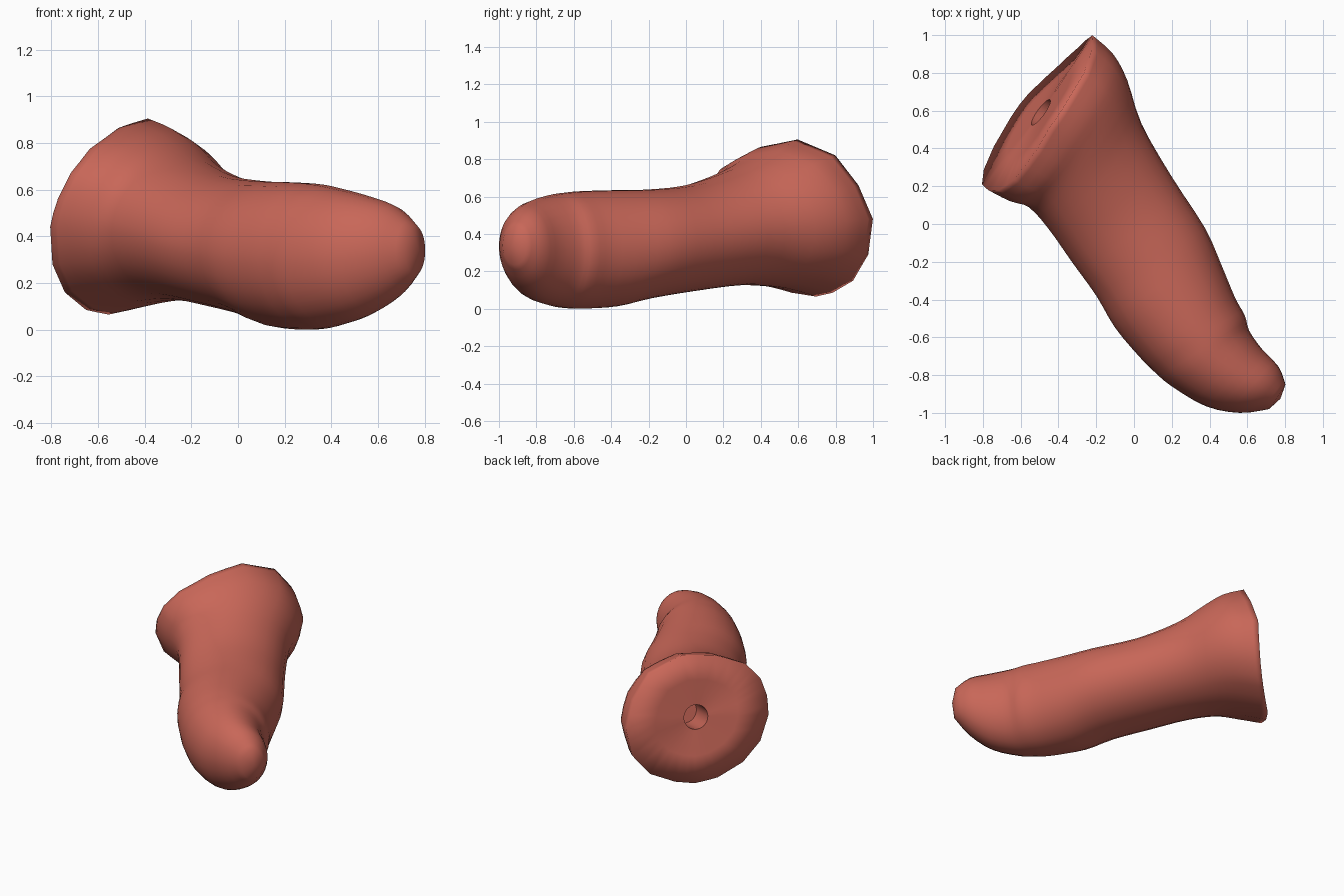
import bpy, bmesh, math
from mathutils import Vector

if "Cube" in bpy.data.objects:
    bpy.data.objects.remove(bpy.data.objects["Cube"])

# one flat colour
clay = bpy.data.materials.new("terracotta red")
clay.diffuse_color = (0.58, 0.135, 0.098, 1)
clay.use_nodes = True
clay.node_tree.nodes["Principled BSDF"].inputs["Base Color"].default_value = clay.diffuse_color

# outline of the flared end: (across, height), going round
RIM = [(.494, .48), (.43, .66), (.305, .82), (.07, .905), (-.165, .865), (-.37, .775), (-.465, .67),
       (-.495, .56), (-.49, .44), (-.42, .28), (-.29, .16), (-.11, .085), (.05, .065), (.178, .085),
       (.337, .15), (.455, .29)]
rim = []
for i, p in enumerate(RIM):
    q = RIM[(i + 1) % len(RIM)]
    for s in (p, ((p[0] + q[0]) / 2, (p[1] + q[1]) / 2)):
        rim.append(Vector((s[0] / .495, (s[1] - .48) / .42)))

# cross-sections: left edge x,y, right edge x,y, bottom z, top z, lean, share of rim outline
SECTIONS = [
    (-.80, .20, -.22, 1.0, .06, .90, .24, 1.0),
    (-.68, .135, -.11, .90, .09, .86, .22, .7),
    (-.56, .09, -.035, .76, .115, .80, .17, .3),
    (-.45, -.03, .04, .53, .125, .725, .12, 0),
    (-.33, -.20, .20, .25, .095, .66, .05, 0),
    (-.20, -.38, .375, -.02, .055, .638, 0, 0),
    (-.10, -.55, .46, -.21, .012, .635, 0, 0),
    (.03, -.705, .535, -.39, 0, .63, 0, 0),
    (.11, -.785, .587, -.485, .003, .622, 0, 0),
    (.20, -.86, .61, -.565, .015, .61, 0, 0),
    (.38, -.965, .68, -.665, .055, .578, 0, 0),
    (.56, -1.0, .765, -.755, .135, .53, 0, 0),
    (.715, -.98, .802, -.85, .235, .445, 0, 0),
]


def spline(rows, steps):
    out = []
    for i in range(len(rows) - 1):
        a, b, c, d = (rows[max(0, min(len(rows) - 1, i + k))] for k in (-1, 0, 1, 2))
        for s in range(steps):
            t = s / steps
            out.append([.5 * (2 * q + (r - p) * t + (2 * p - 5 * q + 4 * r - e) * t * t
                              + (3 * q - p - 3 * r + e) * t ** 3) for p, q, r, e in zip(a, b, c, d)])
    return out + [list(rows[-1])]


bm = bmesh.new()


def ring(sec):
    lx, ly, rx, ry, zl, zh, lean, w = sec
    half = Vector(((rx - lx) / 2, (ry - ly) / 2, 0))
    mid = Vector(((lx + rx) / 2, (ly + ry) / 2, (zl + zh) / 2))
    ax = Vector((half.y, -half.x, 0)).normalized()
    vs = []
    for r in rim:
        f = r * w + r.normalized() * (1 - w)
        dz = f.y * (zh - zl) / 2
        bend = -.08 * min(0, f.x * f.y) * w      # corners of the rim curl inward
        vs.append(bm.verts.new(mid + half * f.x + Vector((0, 0, dz)) + ax * (lean * dz + bend)))
    return vs


def bridge(a, b):
    n = len(a)
    for i in range(n):
        bm.faces.new((a[i], a[(i + 1) % n], b[(i + 1) % n], b[i]))


# body from the flared end to the rounded tip
rings = [ring(s) for s in spline(SECTIONS, 3)]
for a, b in zip(rings, rings[1:]):
    bridge(a, b)
tip = bm.verts.new((.775, -.925, .34))
last = rings[-1]
for i in range(len(last)):
    bm.faces.new((last[i], last[(i + 1) % len(last)], tip))

# end face, slightly sunken towards a round hole in the middle
across = Vector((.587, .81, 0))
out = Vector((-.81, .587, .24)).normalized()
up = out.cross(across).normalized()
if up.z < 0:
    up = -up
centre = Vector((-.505, .6, .49))


def circle(depth, radius):
    return [bm.verts.new(centre + out * depth + (across * r.normalized().x + up * r.normalized().y) * radius)
            for r in rim]


hole = circle(-.015, .082)
middle = [bm.verts.new(v.co.lerp(h.co, .5)) for v, h in zip(rings[0], hole)]
floor = circle(-.25, .082)
for a, b in ((rings[0], middle), (middle, hole), (hole, floor)):
    bridge(a, b)
bm.faces.new(floor)

# smooth everywhere, including the soft rim; only the hole has hard edges
bmesh.ops.recalc_face_normals(bm, faces=bm.faces)
for f in bm.faces:
    f.smooth = True
for loop in (hole, floor):
    for i, v in enumerate(loop):
        bm.edges.get((v, loop[(i + 1) % len(loop)])).smooth = False

me = bpy.data.meshes.new("finger_handle")
bm.to_mesh(me)
bm.free()
me.materials.append(clay)
ob = bpy.data.objects.new("finger_handle", me)
bpy.context.collection.objects.link(ob)
